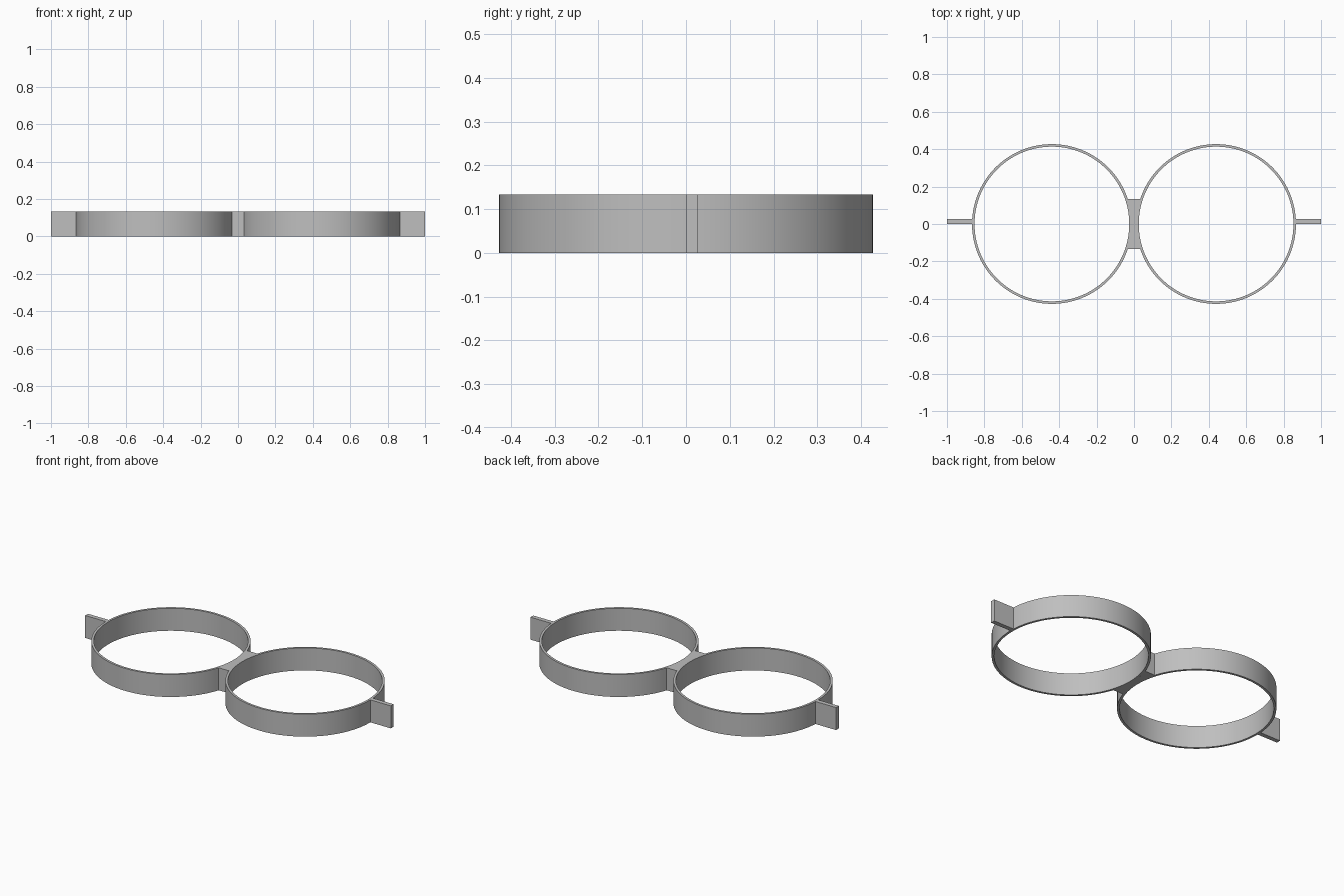
import bpy, bmesh, math

cube = bpy.data.objects.get("Cube")
if cube:
    bpy.data.objects.remove(cube, do_unlink=True)

HEIGHT = 0.133
CENTRE = 0.439      # ring centre distance from the middle
OUTER, INNER = 0.427, 0.4135
BRIDGE_HALF = 0.133
SEGMENTS = 160

grey = bpy.data.materials.new("plain grey")
grey.use_nodes = True
colour = (0.52, 0.52, 0.52, 1)
grey.diffuse_color = colour
grey.node_tree.nodes["Principled BSDF"].inputs["Base Color"].default_value = colour


def finish(name, bm):
    bmesh.ops.recalc_face_normals(bm, faces=bm.faces)
    mesh = bpy.data.meshes.new(name)
    bm.to_mesh(mesh)
    bm.free()
    mesh.materials.append(grey)
    obj = bpy.data.objects.new(name, mesh)
    bpy.context.collection.objects.link(obj)
    bpy.ops.object.select_all(action='DESELECT')
    obj.select_set(True)
    bpy.context.view_layer.objects.active = obj
    bpy.ops.object.shade_smooth_by_angle(angle=math.radians(30))
    return obj


def extrude_up(bm, faces):
    result = bmesh.ops.extrude_face_region(bm, geom=faces)
    verts = [v for v in result["geom"] if isinstance(v, bmesh.types.BMVert)]
    bmesh.ops.translate(bm, verts=verts, vec=(0, 0, HEIGHT))


def add_ring(name, x):
    bm = bmesh.new()
    loops = []
    for radius in (OUTER, INNER):
        angles = [math.tau * i / SEGMENTS for i in range(SEGMENTS)]
        loops.append([bm.verts.new((x + radius * math.cos(a), radius * math.sin(a), 0))
                      for a in angles])
    out, inn = loops
    faces = [bm.faces.new((out[i - 1], out[i], inn[i], inn[i - 1])) for i in range(SEGMENTS)]
    extrude_up(bm, faces)
    return finish(name, bm)


def add_prism(name, outline):
    bm = bmesh.new()
    face = bm.faces.new([bm.verts.new((x, y, 0)) for x, y in outline])
    extrude_up(bm, [face])
    return finish(name, bm)


# Two open rings, each with a flat outer tab
for side, sign in (("left", 1), ("right", -1)):
    add_ring(side + "_ring", sign * CENTRE)
    start, end = sign * (CENTRE + OUTER - 0.004), sign
    add_prism(side + "_tab", [(start, 0), (end, 0), (end, 0.026), (start, 0.026)])

# Bridge filling the gap between the rings, with concave sides
steps = 18
half_angle = math.asin(BRIDGE_HALF / OUTER)
arc = []
for i in range(steps + 1):
    a = half_angle * (2 * i / steps - 1)
    arc.append((CENTRE - OUTER * math.cos(a), OUTER * math.sin(a)))
add_prism("bridge", arc + [(-x, y) for x, y in reversed(arc)])
